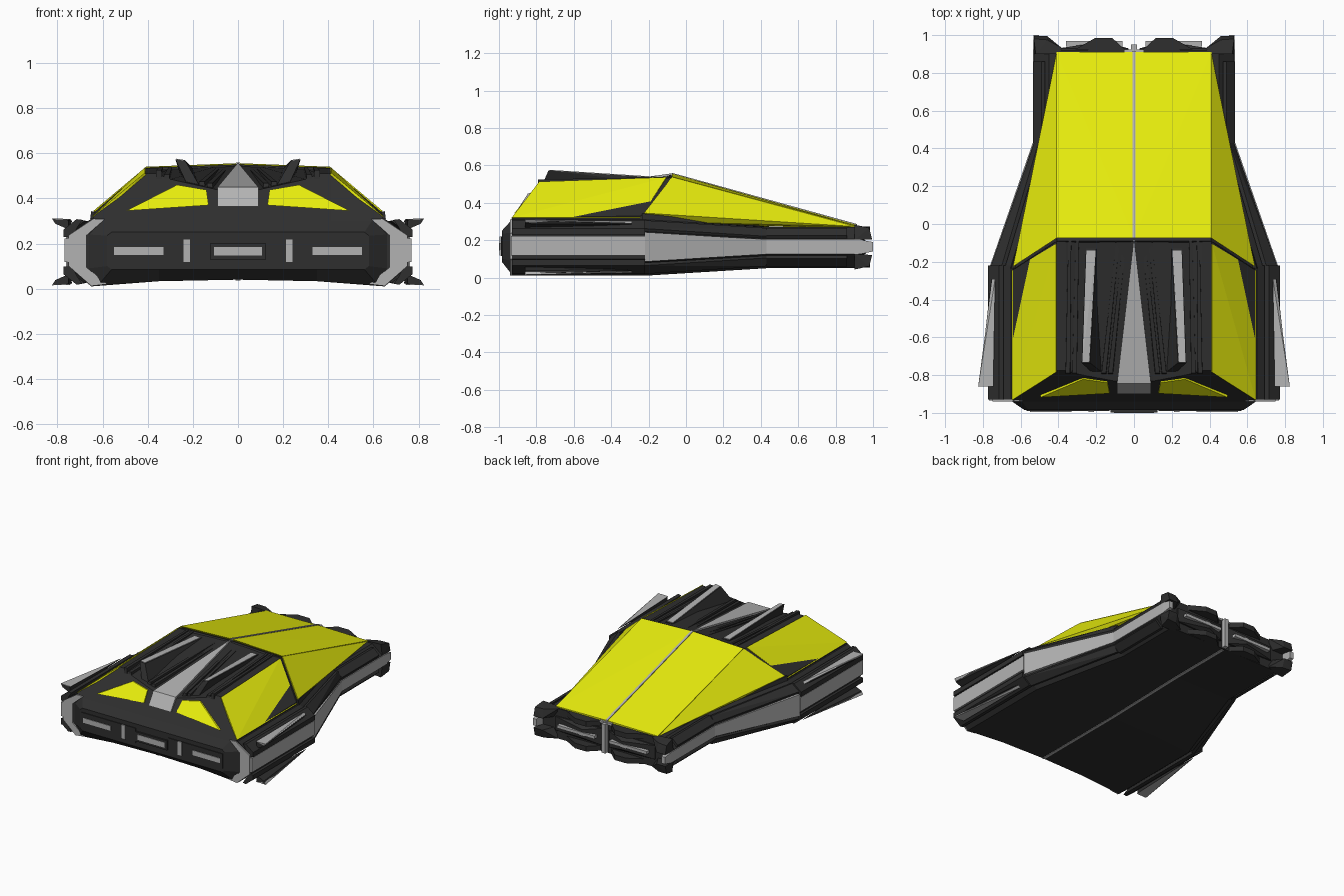
import bpy, bmesh


def material(name, r, g, b):
    m = bpy.data.materials.new(name)
    m.diffuse_color = (r, g, b, 1)
    return m


DARK = material("charcoal", 0.028, 0.028, 0.028)
YELLOW = material("yellow", 0.82, 0.86, 0.004)
GREY = material("light_grey", 0.45, 0.45, 0.45)
MID = 0.163  # height of the hull's horizontal symmetry plane


def finish(name, bm, mat, mirror):
    bmesh.ops.recalc_face_normals(bm, faces=bm.faces)
    me = bpy.data.meshes.new(name)
    bm.to_mesh(me)
    bm.free()
    me.materials.append(mat)
    ob = bpy.data.objects.new(name, me)
    bpy.context.collection.objects.link(ob)
    if mirror:
        ob.modifiers.new("mirror", 'MIRROR').use_mirror_merge = False
    return ob


def solid(name, pts, mat, mirror=True):
    """Convex block around a few points."""
    bm = bmesh.new()
    for p in pts:
        bm.verts.new(p)
    res = bmesh.ops.convex_hull(bm, input=bm.verts)
    junk = [g for g in res["geom_interior"] if isinstance(g, bmesh.types.BMVert)]
    bmesh.ops.delete(bm, geom=junk, context='VERTS')
    bmesh.ops.dissolve_limit(bm, angle_limit=0.01, verts=bm.verts, edges=bm.edges)
    return finish(name, bm, mat, mirror)


def box(name, x, y, z, mat, mirror=True):
    return solid(name, [(a, b, c) for a in x for b in y for c in z], mat, mirror)


def loft(name, rings, mat, mirror=False):
    bm = bmesh.new()
    loops = [[bm.verts.new(p) for p in r] for r in rings]
    n = len(loops[0])
    for a, b in zip(loops, loops[1:]):
        for i in range(n):
            j = (i + 1) % n
            bm.faces.new((a[i], a[j], b[j], b[i]))
    bm.faces.new(loops[0])
    bm.faces.new(loops[-1])
    return finish(name, bm, mat, mirror)


def section(y, half):
    """Full symmetric cross-section from its right half."""
    left = [(-x, y, z) for x, z in reversed(half) if x > 0]
    return [(x, y, z) for x, z in half] + left


def flip(pts):
    return [(x, y, 2 * MID - z) for x, y, z in pts]


# Lower hull
wide = [(0, .04), (.35, .033), (.65, .01), (.755, .1), (.755, .235), (.65, .31), (0, .31)]
slim = [(0, .055), (.25, .053), (.45, .05), (.53, .125), (.53, .205), (.45, .27), (0, .27)]
loft("hull", [section(-.93, wide), section(-.22, wide), section(.43, slim), section(.92, slim)], DARK)

# Nose block
loft("nose", [
    section(-.93, [(0, .04), (.35, .033), (.62, .015), (.66, .09), (.66, .24), (.6, .31), (0, .31)]),
    section(-.985, [(0, .085), (.35, .085), (.56, .085), (.58, .1), (.58, .235), (.56, .25), (0, .25)])], DARK)
box("nose_panel", (.13, .57), (-.98, -.99), (.115, .22), DARK)
box("nose_side_light", (.33, .55), (-.98, -.994), (.15, .185), GREY)
box("nose_slot", (.212, .242), (-.98, -.996), (.118, .22), GREY)
box("nose_centre_frame", (-.125, .125), (-.98, -.997), (.13, .2), DARK, False)
box("nose_centre_light", (-.107, .107), (-.98, -1.0), (.146, .184), GREY, False)

# Bracket trim at the front corners
bracket = [(.59, .308), (.64, .31), (.75, .237), (.75, .1), (.65, .012), (.58, .02), (.672, .095), (.672, .235)]
loft("corner_bracket", [[(x, y, z) for x, z in bracket] for y in (-.94, -.92)], GREY, True)

# Flank armour, repeated above and below the middle
box("front_side_band", (.74, .768), (-.935, -.22), (.118, .222), GREY)
plate = [(x, y, z) for y in (-.93, -.22) for x, z in
         ((.69, .305), (.715, .308), (.773, .262), (.773, .228), (.74, .228))]
fin = [(.735, -.29, .30), (.755, -.29, .285), (.75, -.86, .305), (.82, -.86, .308),
       (.81, -.86, .288), (.75, -.86, .262)]
fin_top = [(.735, -.29, .302), (.75, -.29, .292), (.745, -.86, .309), (.825, -.86, .311), (.815, -.86, .296)]
rear_rail = [(x, y, z) for y, d in ((-.22, 0), (.43, .228)) for x, z in
             ((.68 - d * .85, .3 - d * .17), (.70 - d * .85, .306 - d * .18), (.757 - d, .262 - d * .18),
              (.75 - d, .246 - d * .16))]
tail_rail = [(x, y, z) for y in (.43, .86) for x, z in ((.47, .264), (.49, .266), (.535, .225), (.525, .208))]
prong = [(.41, .9, .278), (.52, .9, .283), (.41, .9, .2), (.53, .9, .2), (.46, .975, .267), (.53, .98, .265),
         (.46, .995, .205), (.53, .995, .205), (.38, .93, .27)]
nozzle = [(x, y, z) for z in (.235, .272) for x, y in ((.04, .915), (.115, .985), (.205, .985), (.31, .925))]
for label, f in (("upper", lambda p: p), ("lower", flip)):
    solid(label + "_flank_plate", f(plate), DARK)
    solid(label + "_fin", f(fin), DARK)
    solid(label + "_fin_top", f(fin_top), GREY)
    solid(label + "_rear_rail", f(rear_rail), DARK)
    solid(label + "_tail_rail", f(tail_rail), DARK)
    solid(label + "_tail_prong", f(prong), DARK)
    solid(label + "_nozzle_lip", f(nozzle), DARK)

# Tapering grey bands down the rear sides
loft("rear_side_band", [[(x - .03, y, a), (x, y, a), (x, y, b), (x - .03, y, b)] for x, y, a, b in
     ((.762, -.22, .085, .243), (.536, .43, .125, .203), (.536, .93, .125, .203), (.532, 1.0, .14, .19))],
     GREY, True)

# Tail engine details
box("tail_divider", (-.015, .015), (.9, .95), (.06, .27), GREY, False)
box("tail_top_light", (-.05, .05), (.9, .925), (.262, .276), GREY, False)
solid("engine_core", [(x, y, z) for x, y, d in ((.03, .91, .06), (.16, .965, .03), (.4, .93, .05), (.4, .91, .05),
      (.03, .93, .06)) for z in (MID - d, MID + d)], DARK)
box("engine_light", (.06, .36), (.94, .968), (.152, .174), GREY)

# Rear canopy: yellow skin over a dark core
solid("rear_canopy_slope", [(0, -.075, .556), (.41, -.075, .54), (.41, .91, .277), (0, .91, .282),
      (0, -.06, .53), (.4, -.06, .52), (.41, .91, .262), (0, .91, .262)], YELLOW)
solid("rear_canopy_side", [(.41, -.075, .538), (.64, -.225, .345), (.41, .45, .273), (.41, .905, .273),
      (.39, -.06, .5), (.6, -.2, .3), (.38, .9, .265)], YELLOW)
solid("rear_canopy_sill", [(.3, -.2, .29), (.655, -.235, .31), (.65, -.235, .343), (.44, .46, .27), (.3, .46, .26),
      (.3, -.2, .34)], DARK)
solid("rear_canopy_core", [(0, -.09, .55), (.408, -.09, .535), (.64, -.24, .335), (.64, -.24, .29), (0, -.09, .29),
      (.4, .4, .27), (0, .8, .29)], DARK)
solid("rear_spine_line", [(s * .008, y, z) for s in (-1, 1) for y, z in
      ((-.075, .56), (.915, .286), (.915, .27), (-.075, .54))], GREY, False)

# Front cabin with sunken deck, as ribs across the width
ribs = [(.64, -.93, .32, -.23, .33), (.41, -.775, .51, -.08, .532), (.36, -.775, .51, -.08, .532),
        (.30, -.794, .485, -.08, .53), (.10, -.832, .44, -.08, .54), (0, -.832, .44, -.08, .545)]
loft("front_cabin", [[(x, -.94, .30), (x, a, b), (x, c, d), (x, -.1 if x < .6 else c, .29)]
     for x, a, b, c, d in ribs], DARK, True)
solid("shoulder_panel", [(.413, -.785, .513), (.413, -.105, .537), (.645, -.245, .32), (.645, -.932, .32),
      (.4, -.77, .49), (.4, -.11, .51), (.62, -.25, .31), (.62, -.92, .31)], YELLOW)

# Windscreens lying on the front slope
solid("windscreen", [(x, -.94 + (z - .31) * .833 + o, z) for o in (-.007, .02)
      for x, z in ((.13, .37), (.14, .438), (.27, .46), (.495, .345))], YELLOW)

# Grey spine and deck ridges
solid("centre_spine", [(0, -.07, .558)] + [(s * .09, y, z) for s in (-1, 1) for y, z in
      ((-.845, .45), (-.90, .365), (-.82, .36))] + [(0, -.09, .5)], GREY, False)
for i, (x0, x1, z1) in enumerate(((.05, .125, .468), (.085, .16, .474), (.30, .315, .505), (.34, .35, .525))):
    solid(f"deck_ridge_{i + 1}", [(x0 - .008, -.09, .538), (x0 + .008, -.09, .538), (x0, -.09, .5),
          (x1 - .012, -.79, z1), (x1 + .012, -.79, z1), (x1 - .015, -.8, .43), (x1 + .015, -.8, .43)], DARK)

# Leaning deck fins with pale tops
solid("deck_fin", [(.20, -.13, .533), (.255, -.13, .533), (.2, -.13, .5), (.255, -.13, .5),
      (.233, -.735, .566), (.277, -.735, .573), (.17, -.785, .455), (.225, -.785, .46)], DARK)
solid("deck_fin_top", [(.203, -.14, .538), (.252, -.14, .538), (.203, -.14, .53), (.252, -.14, .53),
      (.237, -.73, .57), (.273, -.73, .576), (.235, -.73, .56), (.27, -.73, .56)], GREY)

# Keel line underneath
loft("keel_line", [[(-.01, y, z), (.01, y, z), (.01, y, z + .02), (-.01, y, z + .02)] for y, z in
     ((-.93, .037), (-.22, .037), (.43, .051), (.91, .051))], GREY)
